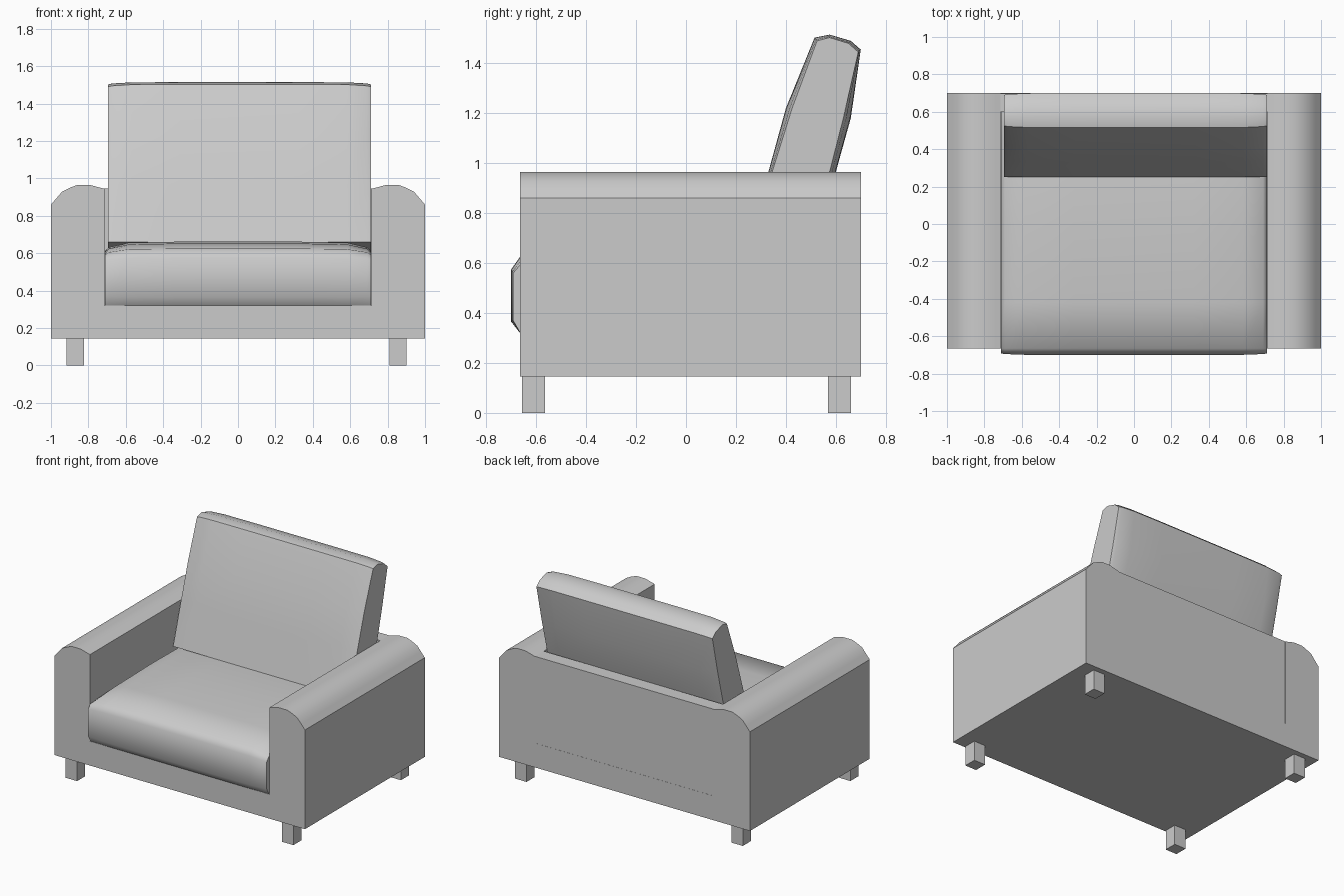
import bpy, bmesh, math

if "Cube" in bpy.data.objects:
    bpy.data.objects.remove(bpy.data.objects["Cube"])


def loft(name, sections, angle=40):
    """Skin a row of matching closed sections and cap both ends."""
    bm = bmesh.new()
    rings = [[bm.verts.new(p) for p in s] for s in sections]
    n = len(rings[0])
    for a, b in zip(rings, rings[1:]):
        for i in range(n):
            j = (i + 1) % n
            bm.faces.new((a[i], a[j], b[j], b[i]))
    bm.faces.new(rings[0])
    bm.faces.new(rings[-1])
    bmesh.ops.recalc_face_normals(bm, faces=bm.faces)
    me = bpy.data.meshes.new(name)
    bm.to_mesh(me)
    bm.free()
    ob = bpy.data.objects.new(name, me)
    bpy.context.collection.objects.link(ob)
    bpy.ops.object.select_all(action='DESELECT')
    ob.select_set(True)
    bpy.context.view_layer.objects.active = ob
    bpy.ops.object.shade_smooth_by_angle(angle=math.radians(angle))
    return ob


def box(name, x0, x1, y0, y1, z0, z1):
    base = [(x0, y0), (x1, y0), (x1, y1), (x0, y1)]
    return loft(name, [[(x, y, z) for x, y in base] for z in (z0, z1)], 20)


def cushion(name, full, end, width, offset=0.0):
    """Cushion from a (y, z) profile, tapering to a slimmer one at each side."""
    rows = []
    for x, t in ((-1, 1), (-0.97, 0.6), (-0.82, 0.1), (-0.45, 0),
                 (0.45, 0), (0.82, 0.1), (0.97, 0.6), (1, 1)):
        rows.append([(offset + x * width, a[0] + (b[0] - a[0]) * t,
                      a[1] + (b[1] - a[1]) * t) for a, b in zip(full, end)])
    return loft(name, rows, 50)


# U-shaped body: base and both rounded arms in one profile
half = [(0.715, 0.32), (0.715, 0.945), (0.735, 0.95), (0.79, 0.965),
        (0.86, 0.965), (0.90, 0.95), (0.94, 0.93), (0.97, 0.895),
        (1.0, 0.86), (1.0, 0.145)]
profile = half + [(-x, z) for x, z in reversed(half)]
loft("body", [[(x, y, z) for x, z in profile] for y in (-0.665, 0.70)], 35)

# Back panel between the arms
box("back_panel", -0.715, 0.715, 0.60, 0.699, 0.32, 0.945)

# Seat cushion
seat = [(-0.665, 0.32), (-0.70, 0.365), (-0.70, 0.575), (-0.665, 0.625),
        (-0.42, 0.652), (0.0, 0.662), (0.40, 0.655), (0.598, 0.63), (0.598, 0.32)]
seat_end = [(-0.665, 0.322), (-0.692, 0.37), (-0.692, 0.56), (-0.665, 0.592),
            (-0.42, 0.605), (0.0, 0.612), (0.40, 0.61), (0.598, 0.60), (0.598, 0.322)]
cushion("seat_cushion", seat, seat_end, 0.712)

# Leaning back cushion
back = [(0.25, 0.66), (0.33, 0.965), (0.40, 1.22), (0.515, 1.503), (0.575, 1.515),
        (0.66, 1.49), (0.70, 1.455), (0.66, 1.18), (0.60, 0.965), (0.49, 0.60)]
back_end = [(0.252, 0.66), (0.345, 0.965), (0.425, 1.22), (0.525, 1.49), (0.575, 1.503),
            (0.65, 1.48), (0.69, 1.445), (0.63, 1.18), (0.575, 0.965), (0.48, 0.60)]
cushion("back_cushion", back, back_end, 0.702, 0.008)

# Legs
for side, x in (("left", -0.87), ("right", 0.855)):
    for end, y in (("front", -0.61), ("back", 0.615)):
        box(f"{end}_{side}_leg", x - 0.046, x + 0.046, y - 0.046, y + 0.046, 0, 0.15)
